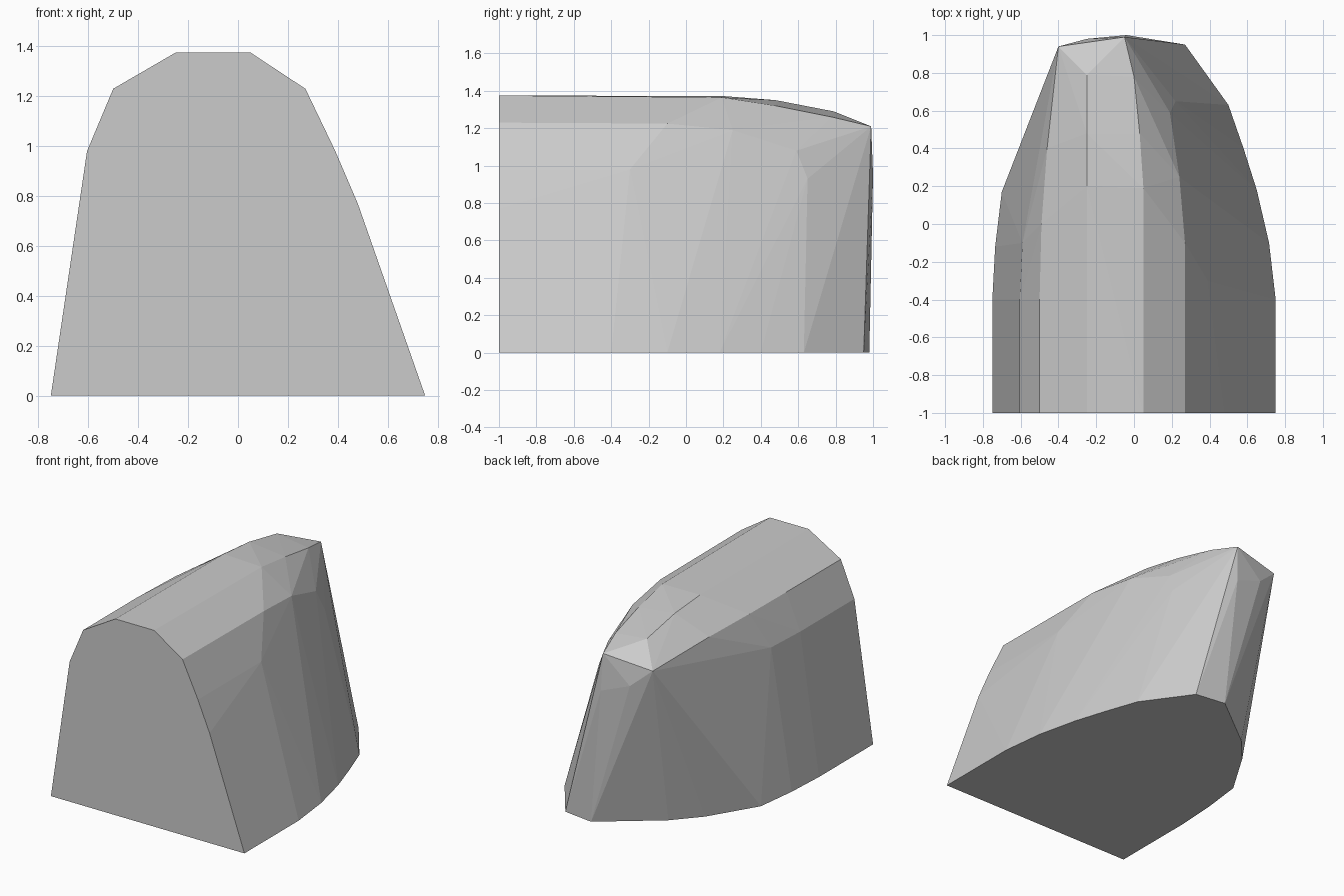
import bpy, bmesh, math

if "Cube" in bpy.data.objects:
    bpy.data.objects.remove(bpy.data.objects["Cube"])

# Straight front half: one arch profile (x, z) at y = -1
arch = [(-.75, 0), (-.605, .98), (-.5, 1.23), (-.25, 1.375), (.05, 1.375),
        (.27, 1.23), (.39, .98), (.48, .77), (.75, 0)]
points = [(x, -1, z) for x, z in arch]

# Curved footprint (x, y) on the floor
footprint = [(-.75, -.4), (-.735, -.12), (-.70, .17), (-.5, .5), (-.34, .68),
             (.05, .98), (.27, .95), (.5, .63), (.58, .4), (.65, .18),
             (.715, -.1), (.75, -.4)]
points += [(x, y, 0) for x, y in footprint]

# Shoulders and top ridges narrowing towards the back
points += [(-.605, -.4, .98), (-.59, -.1, .98),
           (-.5, -.4, 1.23), (-.49, 0, 1.225), (-.46, .4, 1.21),
           (-.25, .2, 1.372), (-.25, .48, 1.35), (-.25, .79, 1.29),
           (.05, .19, 1.365), (.03, .48, 1.32), (0, .78, 1.26),
           (.27, -.1, 1.225), (.24, .25, 1.19), (.19, .59, 1.08),
           (.39, -.3, .98), (.22, .65, .93)]

# Rear nose
points += [(-.4, .94, 1.16), (-.25, .98, 1.03), (-.05, .99, 1.21), (-.04, 1, .95)]

# Faceted shell over the sections
bm = bmesh.new()
for p in points:
    bm.verts.new(p)
hull = bmesh.ops.convex_hull(bm, input=bm.verts[:])
loose = {g for g in hull["geom_interior"] + hull["geom_unused"]
         if isinstance(g, bmesh.types.BMVert)}
bmesh.ops.delete(bm, geom=list(loose), context='VERTS')
bmesh.ops.dissolve_limit(bm, angle_limit=math.radians(.5),
                         verts=bm.verts[:], edges=bm.edges[:])
bmesh.ops.recalc_face_normals(bm, faces=bm.faces[:])

mesh = bpy.data.meshes.new("shell")
bm.to_mesh(mesh)
bm.free()
grey = bpy.data.materials.new("light grey")
grey.diffuse_color = (.6, .6, .6, 1)
grey.use_nodes = True
grey.node_tree.nodes["Principled BSDF"].inputs["Base Color"].default_value = grey.diffuse_color
mesh.materials.append(grey)
shell = bpy.data.objects.new("shell", mesh)
bpy.context.collection.objects.link(shell)
